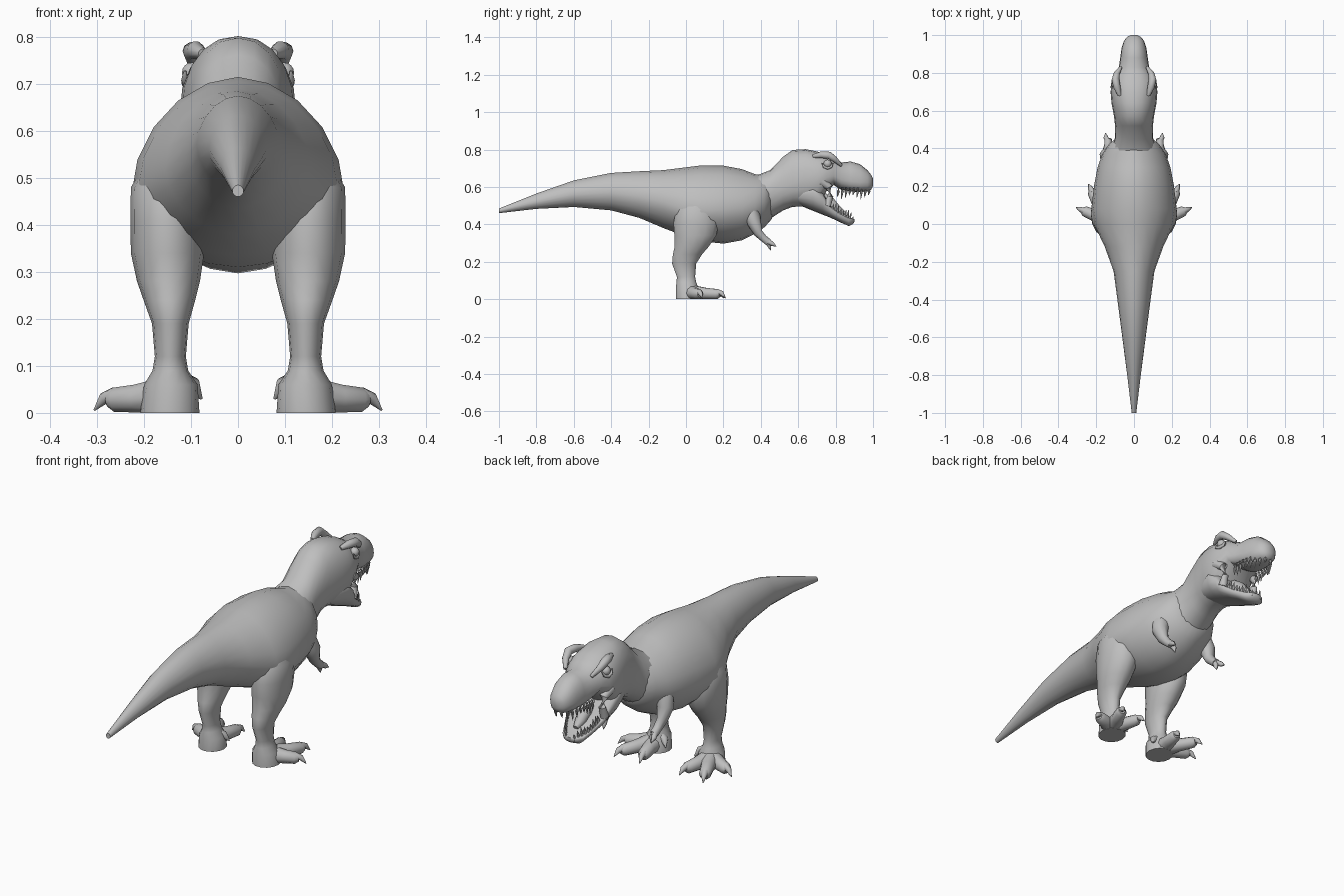
import bpy, bmesh, math
from mathutils import Vector

cube = bpy.data.objects.get("Cube")
if cube:
    bpy.data.objects.remove(cube)

hide = bpy.data.materials.new("grey_hide")
hide.use_nodes = True
GREY = (0.52, 0.52, 0.52, 1)
hide.diffuse_color = GREY
hide.node_tree.nodes["Principled BSDF"].inputs["Base Color"].default_value = GREY
parts = []


def finish(name, bm, mirror=False):
    """Turn a bmesh into an object, optionally mirrored across x."""
    bmesh.ops.recalc_face_normals(bm, faces=bm.faces)
    mesh = bpy.data.meshes.new(name)
    bm.to_mesh(mesh)
    bm.free()
    mesh.materials.append(hide)
    ob = bpy.data.objects.new(name, mesh)
    bpy.context.collection.objects.link(ob)
    if mirror:
        ob.modifiers.new("Mirror", 'MIRROR').use_mirror_merge = False
    parts.append(ob)
    return ob


def skin(bm, rings):
    """Bridge equal rings of points and cap both ends."""
    loops = [[bm.verts.new(p) for p in ring] for ring in rings]
    n = len(loops[0])
    for a, b in zip(loops, loops[1:]):
        for i in range(n):
            j = (i + 1) % n
            bm.faces.new((a[i], a[j], b[j], b[i]))
    bm.faces.new(loops[0])
    bm.faces.new(loops[-1])


def body_ring(y, half, top, bottom, widest, power, n=20):
    """Upright cross-section whose widest height is given."""
    ring = []
    for i in range(n):
        a = math.tau * i / n
        c, s = math.cos(a), math.sin(a)
        reach = top - widest if s > 0 else widest - bottom
        ring.append((half * math.copysign(abs(c) ** (2 / power), c), y,
                     widest + reach * math.copysign(abs(s) ** (2 / power), s)))
    return ring


def hull(name, rows, power=2.0):
    bm = bmesh.new()
    skin(bm, [body_ring(*r, power) for r in rows])
    return finish(name, bm)


def tube(bm, path, radii, n=10):
    """Round limb following a path, one radius per point."""
    pts = [Vector(p) for p in path]
    rings = []
    for k, p in enumerate(pts):
        d = pts[min(k + 1, len(pts) - 1)] - pts[max(k - 1, 0)]
        q = d.to_track_quat('Z', 'Y')
        rings.append([p + q @ Vector((math.cos(math.tau * i / n),
                                      math.sin(math.tau * i / n), 0)) * radii[k]
                      for i in range(n)])
    skin(bm, rings)


# Torso and tail: y, half width, top, bottom, widest height
hull("torso_and_tail", [
    (-1, .012, .485, .46, .472), (-.8, .036, .565, .483, .52),
    (-.6, .062, .635, .493, .56), (-.4, .088, .675, .475, .57),
    (-.25, .108, .684, .435, .55), (-.12, .155, .69, .38, .52),
    (0, .212, .705, .335, .48), (.08, .226, .715, .31, .47),
    (.2, .212, .714, .297, .48), (.3, .193, .695, .315, .49),
    (.37, .168, .668, .35, .5), (.42, .135, .667, .385, .52),
    (.46, .09, .65, .43, .53)], 1.85)

# Neck, skull and snout
hull("neck_and_skull", [
    (.36, .14, .655, .38, .5), (.45, .102, .69, .43, .55),
    (.52, .1, .762, .475, .6), (.57, .106, .798, .494, .62),
    (.64, .119, .802, .495, .64), (.7, .124, .79, .485, .64),
    (.75, .117, .775, .575, .65), (.79, .098, .75, .61, .66),
    (.83, .08, .731, .585, .64), (.88, .073, .736, .575, .63),
    (.93, .066, .722, .573, .625), (.97, .053, .69, .576, .625),
    (.99, .037, .665, .585, .625), (1, .016, .645, .605, .625)], 2.2)

# Lower jaw hanging open
hull("lower_jaw", [
    (.6, .095, .62, .505, .57), (.68, .121, .62, .472, .57),
    (.73, .114, .575, .452, .54), (.77, .098, .5, .437, .487),
    (.82, .077, .465, .413, .452), (.87, .056, .437, .391, .425),
    (.89, .038, .432, .4, .422), (.9, .016, .428, .412, .42)], 2.4)

# Cheek skin closing the mouth corners
bm = bmesh.new()
tube(bm, [(.1, .72, .63), (.093, .765, .6), (.088, .772, .55), (.09, .755, .5)],
     [.025, .02, .016, .02])
finish("cheeks", bm, True)

# Tongue
bm = bmesh.new()
tube(bm, [(0, .72, .55), (0, .77, .515), (0, .81, .475), (0, .85, .455)],
     [.03, .032, .026, .012])
finish("tongue", bm)

# Teeth along both jaws
bm = bmesh.new()
for i in range(9):
    t = i / 8
    size = .03 + .012 * math.sin(2.4 * t + i)
    x = .066 - .05 * t ** 3
    y = .815 + .165 * t
    tube(bm, [(x, y, .598), (x, y, .578), (x * .97, y - .005, .576 - size)],
         [.008, .008, .001], 6)
    x = .078 - .055 * t ** 1.6
    y, z = .785 + .105 * t, .487 - .06 * t
    tube(bm, [(x, y, z - .015), (x, y, z), (x * .97, y + .006, z + size * .85)],
         [.007, .007, .001], 6)
finish("teeth", bm, True)

# Brow ridges with a raised knob
bm = bmesh.new()
tube(bm, [(.075, .68, .765), (.09, .725, .772), (.098, .765, .77),
          (.092, .795, .748), (.07, .83, .715)], [.01, .019, .02, .016, .008])
finish("brow_ridges", bm, True)

# Eyes and lower lids
bm = bmesh.new()
bmesh.ops.create_uvsphere(bm, u_segments=14, v_segments=8, radius=.022)
bmesh.ops.translate(bm, verts=bm.verts, vec=(.098, .757, .724))
finish("eyes", bm, True)
bm = bmesh.new()
tube(bm, [(.113, .728, .728), (.114, .738, .708), (.112, .757, .7),
          (.104, .776, .708), (.098, .786, .728)],
     [.003, .007, .008, .007, .003], 8)
finish("lower_eyelids", bm, True)

# Legs: height, centre x, centre y, x radius, y radius
bm = bmesh.new()
rings = []
for z, cx, cy, rx, ry in [
        (.56, .13, .06, .05, .07), (.48, .148, .055, .08, .11),
        (.41, .15, .055, .079, .125), (.34, .15, .05, .078, .115),
        (.28, .148, .03, .067, .093), (.24, .146, .008, .055, .08),
        (.19, .144, -.01, .039, .066), (.12, .144, 0, .033, .05),
        (.09, .144, .002, .038, .054), (.06, .143, .006, .057, .062),
        (0, .145, .012, .063, .067)]:
    rings.append([(cx + rx * math.cos(math.tau * i / 14),
                   cy + ry * math.sin(math.tau * i / 14), z) for i in range(14)])
skin(bm, rings)
finish("legs", bm, True)

# Feet: three thick toes, each with a claw, and a small inner spur
bm = bmesh.new()
for tx, ty in ((.262, .068), (.22, .168), (.118, .158)):
    heel, tip = Vector((.15, .02, .034)), Vector((tx, ty, .028))
    d = (tip - heel).normalized()
    mid = heel.lerp(tip, .6)
    tube(bm, [heel, mid, tip, tip + d * .016],
         [.045, .031, .027, .015])
    tube(bm, [tip + Vector((0, 0, .01)), tip + d * .026 + Vector((0, 0, .004)),
              tip + d * .048 - Vector((0, 0, .02))], [.017, .013, .002], 8)
tube(bm, [(.125, .02, .065), (.095, .03, .058), (.078, .045, .03)],
     [.026, .018, .003], 8)
for v in bm.verts:
    v.co.z = max(v.co.z, 0)
finish("feet", bm, True)

# Small arms with two clawed fingers
bm = bmesh.new()
tube(bm, [(.125, .35, .46), (.145, .365, .41), (.142, .385, .355),
          (.138, .415, .325), (.136, .44, .305)], [.045, .038, .025, .02, .02])
for dx, ty, tz in ((.014, .482, .282), (-.008, .452, .262)):
    tube(bm, [(.136, .43, .315), (.136 + dx, (.44 + ty) / 2, (.3 + tz) / 2 + .005),
              (.136 + dx, ty, tz)], [.015, .012, .002], 8)
finish("arms", bm, True)

# Smooth shading with crisp edges
bpy.ops.object.select_all(action='DESELECT')
for ob in parts:
    ob.select_set(True)
bpy.context.view_layer.objects.active = parts[0]
bpy.ops.object.shade_smooth_by_angle(angle=math.radians(50))
